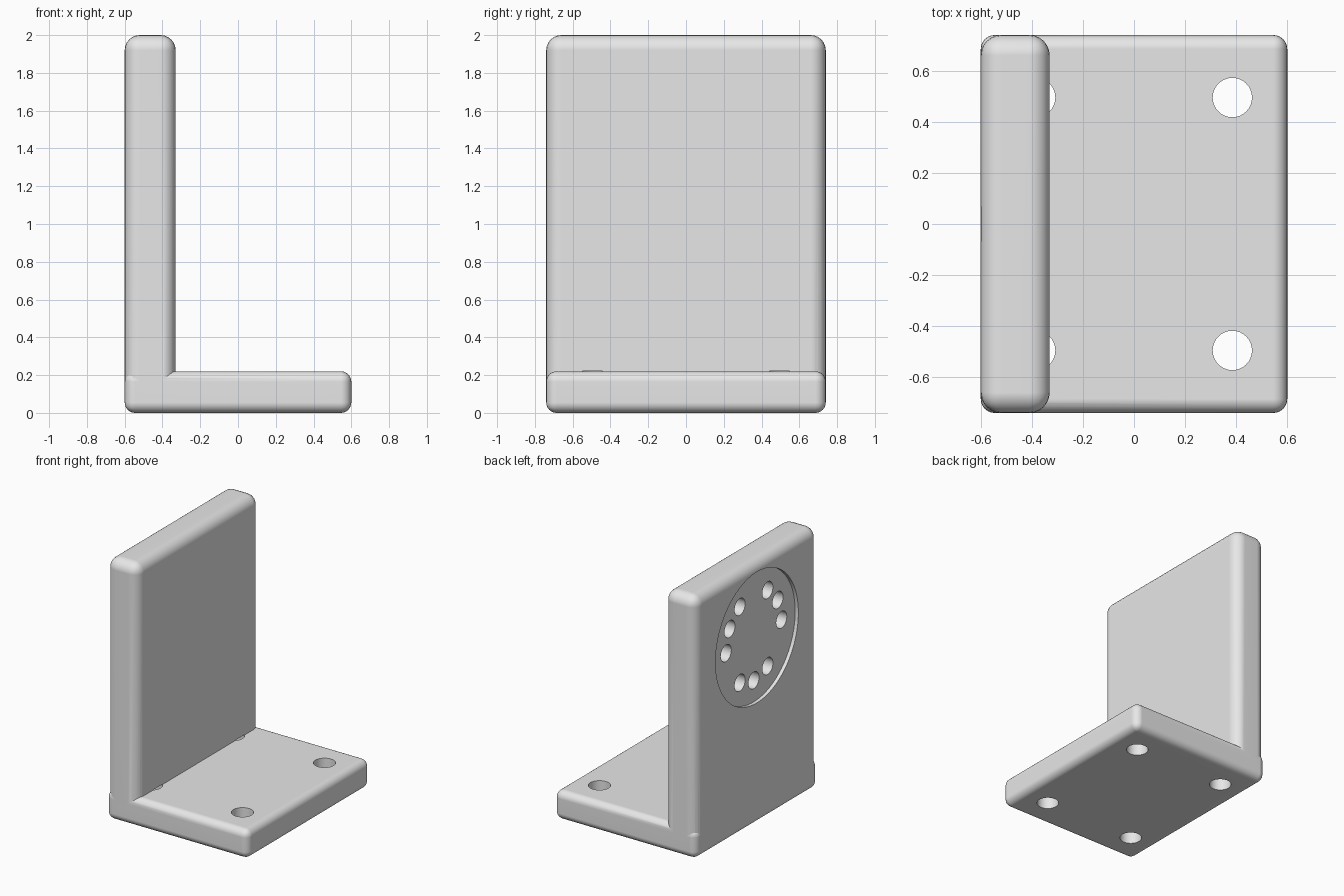
import bpy
import math

if "Cube" in bpy.data.objects:
    bpy.data.objects.remove(bpy.data.objects["Cube"], do_unlink=True)

grey = bpy.data.materials.new("plain_grey")
grey.use_nodes = True
colour = (0.8, 0.8, 0.8, 1.0)
grey.diffuse_color = colour
grey.node_tree.nodes["Principled BSDF"].inputs["Base Color"].default_value = colour


def apply_modifier(obj, mod):
    bpy.ops.object.select_all(action="DESELECT")
    obj.select_set(True)
    bpy.context.view_layer.objects.active = obj
    bpy.ops.object.modifier_apply(modifier=mod.name)


def rounded_slab(name, low, high, radius):
    centre = [(a + b) / 2 for a, b in zip(low, high)]
    bpy.ops.mesh.primitive_cube_add(size=1, location=centre)
    obj = bpy.context.object
    obj.name = name
    obj.scale = [b - a for a, b in zip(low, high)]
    bpy.ops.object.transform_apply(location=True, rotation=False, scale=True)
    obj.data.materials.append(grey)
    bevel = obj.modifiers.new("rounding", "BEVEL")
    bevel.width = radius
    bevel.segments = 6
    apply_modifier(obj, bevel)
    return obj


def combine(target, tool, operation):
    mod = target.modifiers.new("combine", "BOOLEAN")
    mod.operation = operation
    mod.solver = "EXACT"
    mod.object = tool
    apply_modifier(target, mod)
    bpy.data.objects.remove(tool, do_unlink=True)


def drill(target, centre, radius, start, end, axis, sides=32):
    # Cut a round hole between two positions along the x or z axis
    middle, depth = (start + end) / 2, end - start
    if axis == "x":
        place, turn = (middle, centre[0], centre[1]), (0, math.pi / 2, 0)
    else:
        place, turn = (centre[0], centre[1], middle), (0, 0, 0)
    bpy.ops.mesh.primitive_cylinder_add(
        vertices=sides, radius=radius, depth=depth, location=place, rotation=turn)
    cutter = bpy.context.object
    cutter.hide_render = True
    cutter.data.materials.append(grey)
    combine(target, cutter, "DIFFERENCE")


# Foot plate and upright plate fused into one bracket
outer, half_width = 0.6, 0.74
bracket = rounded_slab("angle_bracket", (-outer, -half_width, 0),
                       (outer, half_width, 0.22), 0.055)
upright = rounded_slab("upright", (-outer, -half_width, 0.04),
                       (-0.33, half_width, 2), 0.08)
combine(bracket, upright, "UNION")

# Mounting holes through the foot
for x in (-0.385, 0.385):
    for y in (-0.495, 0.495):
        drill(bracket, (x, y), 0.077, -0.1, 0.222, "z")

# Shallow round recess on the outer side of the upright
disc_z, floor = 1.425, -outer + 0.027
drill(bracket, (0, disc_z), 0.5, -outer - 0.1, floor, "x", 96)

# Three groups of three blind holes in the recess
for group in range(3):
    for step in range(3):
        angle = math.radians(120 * group + 30 * step)
        spot = (-0.335 * math.cos(angle), disc_z + 0.335 * math.sin(angle))
        drill(bracket, spot, 0.064, -outer - 0.1, floor + 0.15, "x")

# Smooth rounding with crisp hole rims
bpy.ops.object.select_all(action="DESELECT")
bracket.select_set(True)
bpy.context.view_layer.objects.active = bracket
bpy.ops.object.shade_smooth_by_angle(angle=math.radians(30))
weighted = bracket.modifiers.new("clean_normals", "WEIGHTED_NORMAL")
weighted.keep_sharp = True
